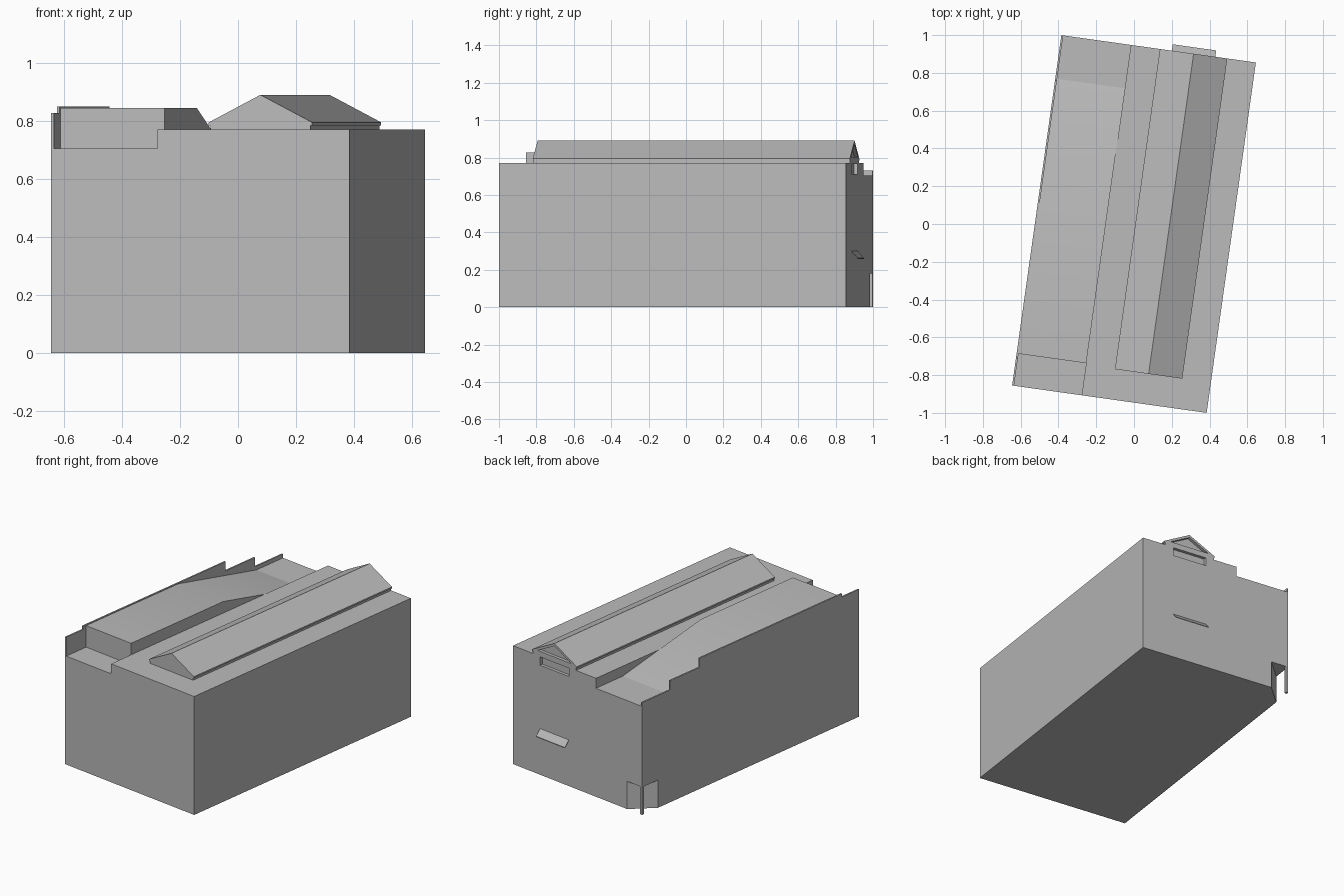
import bpy
import bmesh
from math import radians
from mathutils import Vector

cube = bpy.data.objects.get("Cube")
if cube:
    bpy.data.objects.remove(cube, do_unlink=True)

TURN = radians(-8)      # the building sits at an angle to the axes
W, L = 0.52, 0.9365     # half width and half length
STEP = -0.148           # where the low roof meets the high roof
LOW, HIGH = 0.705, 0.77

grey = bpy.data.materials.new("plain grey")
grey.use_nodes = True
grey.diffuse_color = (0.5, 0.5, 0.5, 1)
grey.node_tree.nodes["Principled BSDF"].inputs["Base Color"].default_value = (0.5, 0.5, 0.5, 1)


def prism(name, profile, axis, start, end):
    """Extrude a 2D profile along one axis; the profile uses the other two in order."""
    def place(p, d):
        co = list(p)
        co.insert("xyz".index(axis), d)
        return Vector(co)
    bm = bmesh.new()
    face = bm.faces.new([bm.verts.new(place(p, start)) for p in profile])
    ext = bmesh.ops.extrude_face_region(bm, geom=[face])
    shift = place((0, 0), end - start)
    bmesh.ops.translate(bm, vec=shift, verts=[g for g in ext["geom"] if isinstance(g, bmesh.types.BMVert)])
    bmesh.ops.recalc_face_normals(bm, faces=bm.faces)
    mesh = bpy.data.meshes.new(name)
    bm.to_mesh(mesh)
    bm.free()
    mesh.materials.append(grey)
    obj = bpy.data.objects.new(name, mesh)
    obj.rotation_euler.z = TURN
    bpy.context.collection.objects.link(obj)
    return obj


def select(obj):
    bpy.ops.object.select_all(action="DESELECT")
    obj.select_set(True)
    bpy.context.view_layer.objects.active = obj


def cut(target, cutter):
    """Subtract the cutter from the target, then discard it."""
    cutter.hide_render = True
    mod = target.modifiers.new("cut", "BOOLEAN")
    mod.operation = "DIFFERENCE"
    mod.solver = "EXACT"
    mod.object = cutter
    bpy.context.view_layer.update()
    select(target)
    bpy.ops.object.modifier_apply(modifier=mod.name)
    bpy.data.objects.remove(cutter, do_unlink=True)


def rect(a, b, c, d):
    return [(a, c), (b, c), (b, d), (a, d)]


# Main block with its two roof levels
body = prism("main_block", [(-W, 0), (W, 0), (W, HIGH), (STEP, HIGH), (STEP, LOW), (-W, LOW)], "y", -L, L)

# Chamfered corner entrance and the long window recess at the back
cut(body, prism("entrance_cutter", [(-0.40, L), (-0.40, L + 0.1), (-W - 0.1, L + 0.1),
                                    (-W - 0.1, 0.80), (-W, 0.80)], "z", -0.1, 0.18))
cut(body, prism("window_cutter", rect(0.07, 0.303, 0.712, 0.766), "y", L - 0.02, L + 0.1))

# Corner post of the entrance
prism("entrance_post", rect(-W, -W + 0.017, L - 0.017, L), "z", 0, 0.18)

# Stepped parapet along the left side
prism("left_parapet", [(-L, LOW), (L, LOW), (L, 0.73), (0.694, 0.73), (0.694, 0.79), (0.44, 0.79),
                       (0.44, 0.85), (-0.79, 0.85), (-0.79, 0.828), (-L, 0.828)], "x", -W, -W + 0.01)

# Raised roof on the left that ramps down towards the back
ramp = prism("ramped_roof", [(-0.765, LOW), (0.705, LOW), (0.03, 0.845), (-0.765, 0.845)],
             "x", -W + 0.01, STEP)
select(ramp)
bpy.ops.object.shade_smooth_by_angle(angle=radians(30))

# Gabled roof on a low wall, with a sunken triangle in the back gable
mid, wall, eave = 0.187, 0.174, 0.18
half = [(wall, HIGH), (wall, 0.785), (eave, 0.785), (eave, 0.795)]
profile = [(mid + x, z) for x, z in half] + [(mid, 0.89)] + [(mid - x, z) for x, z in reversed(half)]
gable = prism("gabled_roof", profile, "y", -0.775, L)
cut(gable, prism("gable_cutter", [(mid - 0.135, 0.802), (mid + 0.135, 0.802), (mid, 0.873)],
                 "y", L - 0.02, L + 0.1))

# Sloping awning on the back wall
prism("awning", [(L, 0.295), (L, 0.3), (L + 0.034, 0.262), (L + 0.034, 0.257)], "x", 0.071, 0.303)
